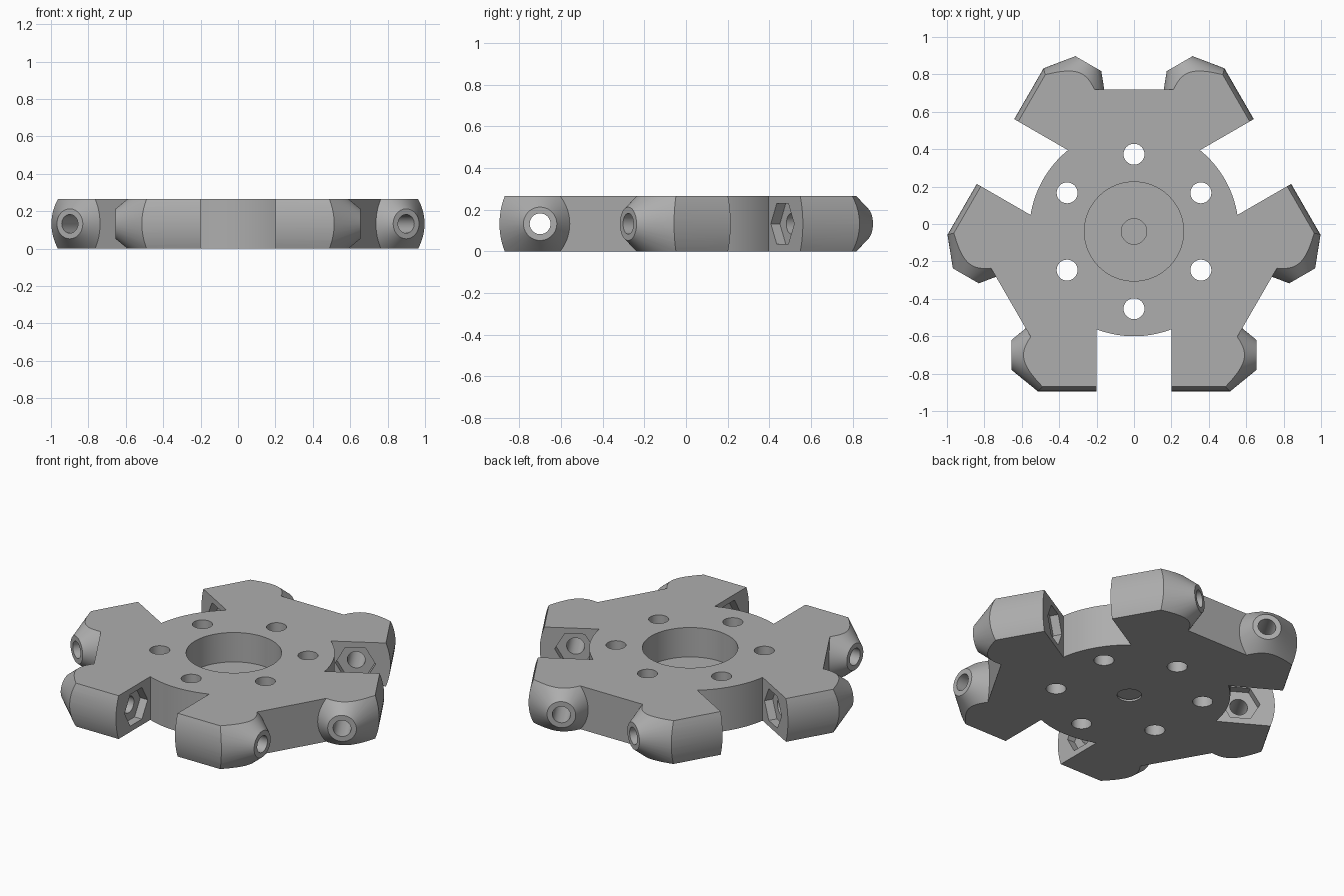
import bpy, bmesh, math
from mathutils import Matrix, Vector

if "Cube" in bpy.data.objects:
    bpy.data.objects.remove(bpy.data.objects["Cube"])

H = 0.265                 # plate thickness
MID = H / 2
CENTRE = Matrix.Translation((0, -0.04, 0))
TIP_U = 0.66              # distance of the screw axis from the hub centre
R = math.radians


def make(name, bm):
    bmesh.ops.recalc_face_normals(bm, faces=bm.faces)
    mesh = bpy.data.meshes.new(name)
    bm.to_mesh(mesh)
    bm.free()
    ob = bpy.data.objects.new(name, mesh)
    bpy.context.collection.objects.link(ob)
    return ob


def prism(name, points, vec, matrix=Matrix()):
    """Extrude a planar polygon along vec."""
    bm = bmesh.new()
    face = bm.faces.new([bm.verts.new(p) for p in points])
    new = bmesh.ops.extrude_face_region(bm, geom=[face])["geom"]
    bmesh.ops.translate(bm, vec=Vector(vec), verts=[g for g in new if isinstance(g, bmesh.types.BMVert)])
    bmesh.ops.transform(bm, matrix=matrix, verts=bm.verts)
    return make(name, bm)


def cone(name, r1, r2, depth, matrix, sides=64):
    """Frustum from local z = 0 (r1) to z = depth (r2)."""
    bm = bmesh.new()
    bmesh.ops.create_cone(bm, cap_ends=True, segments=sides, radius1=r1, radius2=r2, depth=depth,
                          matrix=matrix @ Matrix.Translation((0, 0, depth / 2)))
    return make(name, bm)


def combine(a, b, op):
    mod = a.modifiers.new("cut", "BOOLEAN")
    mod.operation, mod.object, mod.solver = op, b, "EXACT"
    bpy.context.view_layer.update()
    mesh = bpy.data.meshes.new_from_object(a.evaluated_get(bpy.context.evaluated_depsgraph_get()))
    a.modifiers.clear()
    a.data = mesh
    bpy.data.objects.remove(b)


def at(x, y, z):
    return CENTRE @ Matrix.Translation((x, y, z))


# Round hub disc, trimmed to thickness at the end
hub = cone("wheel_hub", 0.56, 0.56, 0.6, at(0, 0, -0.15), 128)

# Three web sections, each with a flat outer wall between two slots
wall = 0.76
for k in range(3):
    half = [(0.0, -0.1), (0.2, -0.5), (0.2, -0.70)]
    corner = Matrix.Rotation(R(30), 3, "Z")      # puts the wall normal on +x
    right = [corner @ Vector((x, y, 0)) for x, y in half[1:]]
    edge = corner @ Vector(((wall - 0.33) / math.cos(R(30)), -0.66, 0))
    low = right + [Vector((wall, edge.y, 0))]
    up = [Vector((p.x, -p.y, 0)) for p in reversed(low)]
    pts = [(p.x, p.y, -0.2) for p in low + up]
    web = prism("web", pts, (0, 0, 0.7), CENTRE @ Matrix.Rotation(R(-30 + 120 * k), 4, "Z"))
    combine(hub, web, "UNION")

# Six lobes with a bowed outer face and a conical end
bow = 0.363
for k in range(3):
    spin = CENTRE @ Matrix.Rotation(R(120 * k), 4, "Z")
    for s in (1, -1):
        side = spin @ Matrix.Rotation(R(90 * s), 4, "Y")
        outline = [(s * 0.2, -0.42, MID + 0.18), (s * 0.2, -0.42, MID - 0.18)]
        for i in range(17):
            z = -0.18 + 0.36 * i / 16
            outline.append((s * 0.2, -0.855 + bow - math.sqrt(bow * bow - z * z), MID + z))
        lobe = prism("lobe", outline, (s * 0.5, 0, 0), spin)
        axis = spin @ Matrix.Translation((s * 0.1, -TIP_U, MID)) @ Matrix.Rotation(R(90 * s), 4, "Y")
        k_slope = 0.815
        combine(lobe, cone("tip", 0.08 + k_slope * 0.555, 0.08, 0.555, axis, 96), "INTERSECT")
        combine(hub, lobe, "UNION")

# Trim flat top and bottom
slab = prism("slab", [(-2, -2, 0), (2, -2, 0), (2, 2, 0), (-2, 2, 0)], (0, 0, H))
combine(hub, slab, "INTERSECT")

# Screw holes along each lobe, with hexagonal nut pockets on the slot side
for k in range(3):
    spin = CENTRE @ Matrix.Rotation(R(120 * k), 4, "Z")
    for s in (1, -1):
        axis = spin @ Matrix.Translation((s * 0.15, -TIP_U, MID)) @ Matrix.Rotation(R(90 * s), 4, "Y")
        combine(hub, cone("screw_hole", 0.05, 0.05, 0.6, axis, 32), "DIFFERENCE")
        hexagon = [(0.112 * math.cos(R(90 + 60 * i)), 0.112 * math.sin(R(90 + 60 * i)), 0) for i in range(6)]
        combine(hub, prism("nut_pocket", hexagon, (0, 0, 0.10), axis), "DIFFERENCE")

# Bolt circle
for k in range(6):
    a = R(30 + 60 * k)
    hole = cone("bolt_hole", 0.056, 0.056, 0.6, at(0.413 * math.cos(a), 0.413 * math.sin(a), -0.15), 32)
    combine(hub, hole, "DIFFERENCE")

# Central recess and the threaded bore below it
floor = 0.085
combine(hub, cone("recess", 0.265, 0.265, 0.4, at(0, 0, floor), 96), "DIFFERENCE")
combine(hub, cone("bore", 0.068, 0.068, 0.4, at(0, 0, -0.1), 48), "DIFFERENCE")
for i in range(3):
    z = 0.008 + i * 0.026
    combine(hub, cone("thread_low", 0.06, 0.08, 0.011, at(0, 0, z), 48), "DIFFERENCE")
    combine(hub, cone("thread_high", 0.08, 0.06, 0.011, at(0, 0, z + 0.0109), 48), "DIFFERENCE")

# Single grey finish
grey = bpy.data.materials.new("grey_metal")
grey.diffuse_color = (0.42, 0.42, 0.42, 1)
grey.use_nodes = True
grey.node_tree.nodes["Principled BSDF"].inputs["Base Color"].default_value = grey.diffuse_color
hub.data.materials.clear()
hub.data.materials.append(grey)
for p in hub.data.polygons:
    p.material_index = 0
bpy.context.view_layer.objects.active = hub
hub.select_set(True)
bpy.ops.object.shade_smooth_by_angle(angle=R(25))
